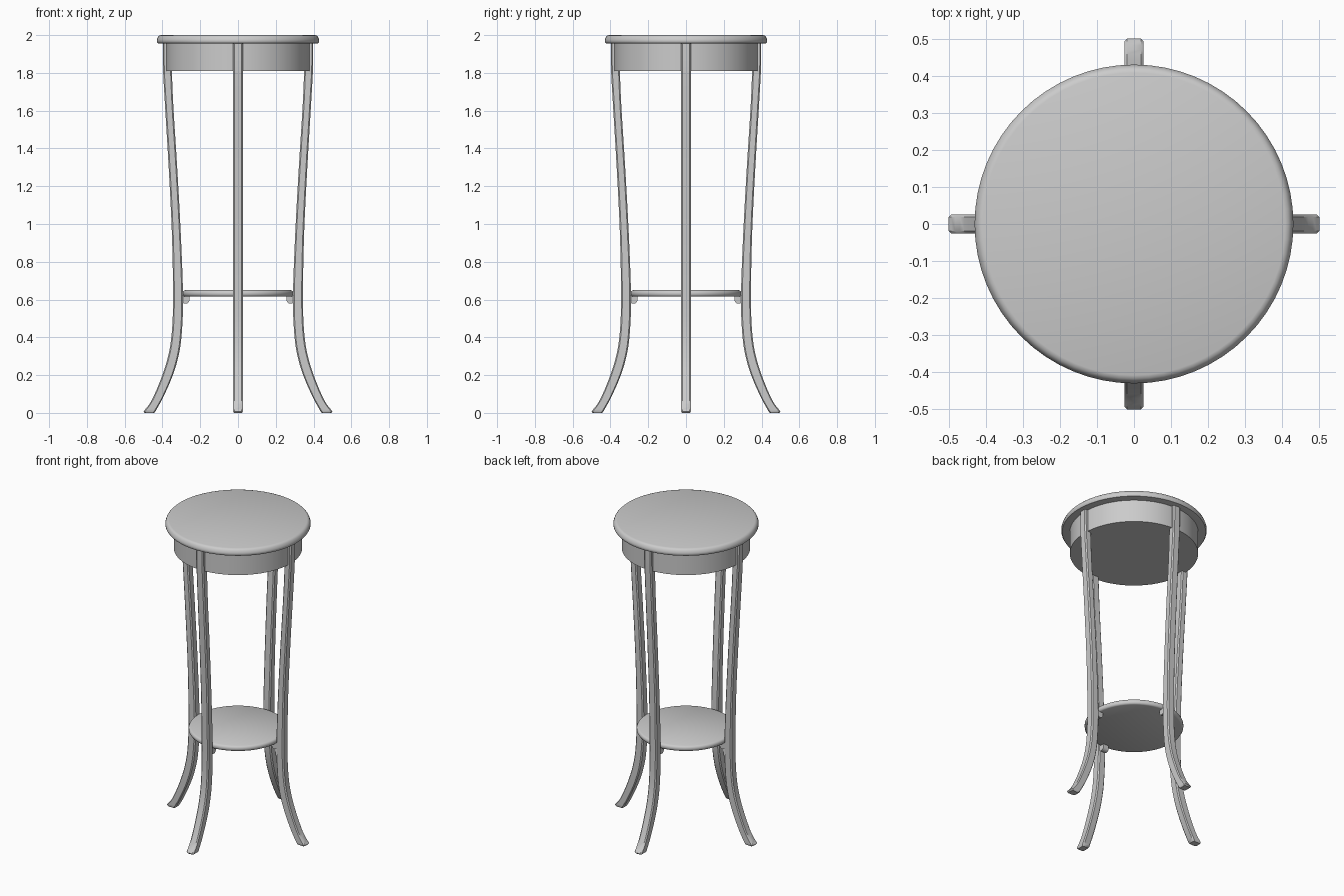
import bpy, bmesh, math
from mathutils import Matrix

if "Cube" in bpy.data.objects:
    bpy.data.objects.remove(bpy.data.objects["Cube"])

wood = bpy.data.materials.new("light_grey")
wood.diffuse_color = (0.6, 0.6, 0.6, 1)
wood.use_nodes = True
wood.node_tree.nodes["Principled BSDF"].inputs["Base Color"].default_value = wood.diffuse_color


def finish(name, bm, angle=35):
    bmesh.ops.recalc_face_normals(bm, faces=bm.faces)
    mesh = bpy.data.meshes.new(name)
    bm.to_mesh(mesh)
    bm.free()
    mesh.materials.append(wood)
    ob = bpy.data.objects.new(name, mesh)
    bpy.context.collection.objects.link(ob)
    bpy.ops.object.select_all(action='DESELECT')
    ob.select_set(True)
    bpy.context.view_layer.objects.active = ob
    bpy.ops.object.shade_smooth_by_angle(angle=math.radians(angle))
    return ob


def skin(bm, rings):
    """Join successive closed rings of points and cap both ends."""
    rows = [[bm.verts.new(p) for p in ring] for ring in rings]
    n = len(rows[0])
    for a, b in zip(rows, rows[1:]):
        for i in range(n):
            j = (i + 1) % n
            bm.faces.new((a[i], a[j], b[j], b[i]))
    bm.faces.new(rows[0][::-1])
    bm.faces.new(rows[-1])


def disc(name, profile, n=64):
    """Solid of revolution from (radius, z) points."""
    bm = bmesh.new()
    skin(bm, [[(r * math.cos(2 * math.pi * i / n), r * math.sin(2 * math.pi * i / n), z)
               for i in range(n)] for r, z in profile])
    return finish(name, bm)


def spline(pts, steps=4):
    """Smooth curve through the given points."""
    p = [pts[0]] + pts + [pts[-1]]
    out = []
    for k in range(1, len(p) - 2):
        for s in range(steps):
            t = s / steps
            out.append([0.5 * (2 * b + (c - a) * t + (2 * a - 5 * b + 4 * c - d) * t * t
                               + (3 * b - a - 3 * c + d) * t ** 3)
                        for a, b, c, d in zip(*p[k - 1:k + 3])])
    return out + [list(pts[-1])]


# Round top, apron drum and lower shelf
disc("table_top", [(0.41, 1.955), (0.425, 1.957), (0.43, 1.965), (0.43, 1.975),
                   (0.424, 1.99), (0.417, 1.997), (0.408, 2.0)])
disc("apron", [(0.38, 1.81), (0.38, 1.956)])
disc("shelf", [(0.28, 0.615), (0.287, 0.618), (0.292, 0.626), (0.292, 0.638),
               (0.287, 0.646), (0.28, 0.65)])

# Leg edges: (outer radius, inner radius, outer z, inner z)
LEG = [(0.50, 0.437, 0.008, 0.008), (0.458, 0.395, 0.065, 0.085), (0.408, 0.345, 0.18, 0.20),
       (0.370, 0.313, 0.30, 0.31), (0.350, 0.297, 0.43, 0.43), (0.344, 0.291, 0.62, 0.62),
       (0.350, 0.303, 0.95, 0.95), (0.367, 0.322, 1.30, 1.30), (0.386, 0.342, 1.62, 1.62),
       (0.397, 0.350, 1.82, 1.82), (0.398, 0.350, 1.956, 1.956)]


def section(ro, ri, zo, zi, half=0.026, c=0.007):
    """Chamfered rectangle across the leg."""
    d = c / (ro - ri)
    flat = [(0, half - c), (d, half), (1 - d, half), (1, half - c)]
    flat += [(u, -y) for u, y in reversed(flat)]
    return [(ro + (ri - ro) * u, y, zo + (zi - zo) * u) for u, y in flat]


NAMES = ("right", "back", "left", "front")
for k, side in enumerate(NAMES):
    turn = Matrix.Rotation(k * math.pi / 2, 4, 'Z')
    # Curved leg with a flared foot
    bm = bmesh.new()
    rings = [section(0.494, 0.444, 0, 0, 0.021)] + [section(*s) for s in spline(LEG)]
    skin(bm, rings)
    bm.transform(turn)
    finish("leg_" + side, bm)
    # Rounded shelf support peg
    bm = bmesh.new()
    arc = [(0.297, 0.62)] + [(0.278 + 0.021 * math.cos(a), 0.598 - 0.02 * math.sin(a))
                             for a in [math.pi * i / 8 for i in range(9)]] + [(0.257, 0.62)]
    skin(bm, [[(x, y, z) for x, z in arc] for y in (-0.02, 0.02)])
    bm.transform(turn)
    finish("shelf_support_" + side, bm)
